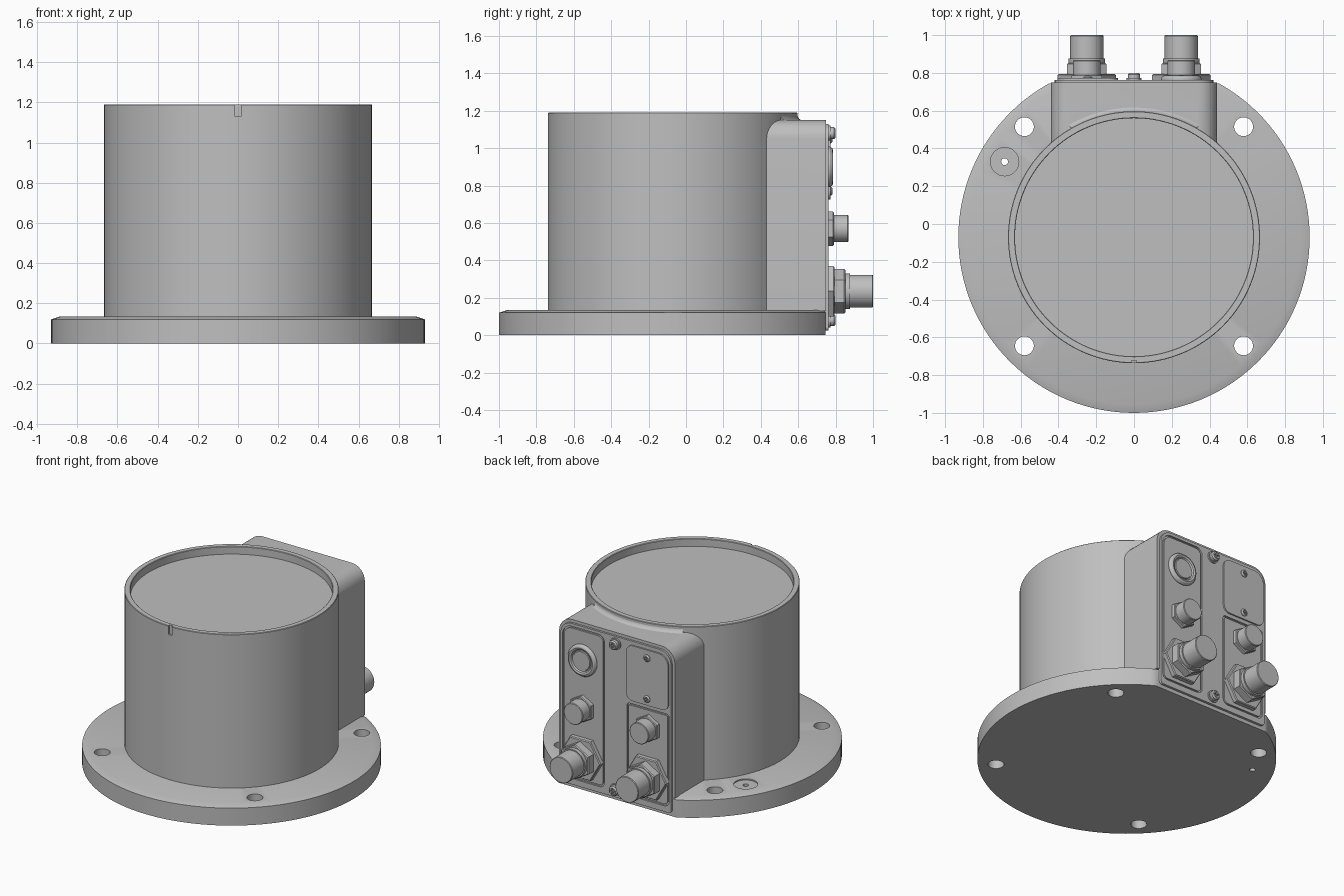
import bpy, bmesh
from math import sin, cos, pi, radians
from mathutils import Vector, Matrix

cube = bpy.data.objects.get("Cube")
if cube:
    bpy.data.objects.remove(cube, do_unlink=True)

grey = bpy.data.materials.new("light_grey")
grey.use_nodes = True
COLOUR = (0.52, 0.52, 0.52, 1)
grey.diffuse_color = COLOUR
grey.node_tree.nodes["Principled BSDF"].inputs["Base Color"].default_value = COLOUR

CY = -0.07            # y of the main axis
BACK = 0.762          # outer face of the connector cover
TO_BACK = Matrix.Rotation(-pi / 2, 4, "X")   # turns local +z to +y


def finish(name, bm, matrix=None):
    """Turn a bmesh into a shaded object."""
    if matrix:
        bm.transform(matrix)
    bmesh.ops.recalc_face_normals(bm, faces=bm.faces)
    mesh = bpy.data.meshes.new(name)
    bm.to_mesh(mesh)
    bm.free()
    obj = bpy.data.objects.new(name, mesh)
    bpy.context.collection.objects.link(obj)
    mesh.materials.append(grey)
    activate(obj)
    bpy.ops.object.shade_smooth_by_angle(angle=radians(30))
    return obj


def activate(obj):
    bpy.ops.object.select_all(action="DESELECT")
    obj.select_set(True)
    bpy.context.view_layer.objects.active = obj


def lathe(name, profile, matrix=None, segs=96):
    """Spin (radius, height) points that start and end on the axis."""
    bm = bmesh.new()
    verts = [bm.verts.new((r, 0, h)) for r, h in profile]
    edges = [bm.edges.new(pair) for pair in zip(verts, verts[1:])]
    bmesh.ops.spin(bm, geom=verts + edges, axis=(0, 0, 1), cent=(0, 0, 0),
                   angle=2 * pi, steps=segs, use_merge=True)
    bmesh.ops.remove_doubles(bm, verts=bm.verts, dist=1e-5)
    return finish(name, bm, matrix)


def disc(name, r, low, high, matrix=None, segs=48, edge=0.0):
    """Cylinder or prism with an optional chamfer on its upper edge."""
    top = [(r, high - edge), (r - edge, high)] if edge else [(r, high)]
    return lathe(name, [(0, low), (r, low)] + top + [(0, high)], matrix, segs)


def panel(name, x0, x1, z0, z1, y0, y1, radii):
    """Rounded rectangle in xz, extruded along y; radii run from low-left, counter-clockwise."""
    bm = bmesh.new()
    corners = [(x0, z0, 1, 1), (x1, z0, -1, 1), (x1, z1, -1, -1), (x0, z1, 1, -1)]
    verts = []
    for i, (x, z, sx, sz) in enumerate(corners):
        r = radii[i]
        for k in range(9 if r else 1):
            a = pi + i * pi / 2 + k * pi / 16
            verts.append(bm.verts.new((x + r * (sx + cos(a)), y0, z + r * (sz + sin(a)))))
    face = bm.faces.new(verts)
    new = bmesh.ops.extrude_face_region(bm, geom=[face])["geom"]
    bmesh.ops.translate(bm, vec=(0, y1 - y0, 0),
                        verts=[v for v in new if isinstance(v, bmesh.types.BMVert)])
    return finish(name, bm)


def cut(obj, cutter):
    """Subtract a cutter and discard it."""
    mod = obj.modifiers.new("cut", "BOOLEAN")
    mod.object, mod.operation, mod.solver = cutter, "DIFFERENCE", "EXACT"
    activate(obj)
    bpy.ops.object.modifier_apply(modifier=mod.name)
    bpy.data.objects.remove(cutter, do_unlink=True)
    bpy.ops.object.shade_smooth_by_angle(angle=radians(30))


def at(x, y, z=0):
    return Matrix.Translation((x, y, z))


def on_back(x, z, turn=0):
    """Frame on the cover whose local z points out of the back."""
    return at(x, BACK, z) @ TO_BACK @ Matrix.Rotation(turn, 4, "Z")


SQUARE = (0, 0, 0, 0)
axis = at(0, CY)

# Mounting flange with a flat back and bolt holes
flange = lathe("flange", [(0, 0), (0.93, 0), (0.93, 0.12), (0.885, 0.135), (0, 0.135)], axis, 128)
cut(flange, panel("cutter", -1, 1, -1, 1, 0.745, 1.5, SQUARE))
for x in (-0.58, 0.58):
    for y in (-0.645, 0.515):
        cut(flange, disc("cutter", 0.05, -0.1, 0.3, at(x, y), 32))
for r, low in ((0.075, 0.127), (0.018, -0.1)):
    cut(flange, disc("cutter", r, low, 0.3, at(-0.685, 0.33), 32))

# Main drum with a recessed lid and an index notch at the front
drum = lathe("drum", [(0, 0.13), (0.667, 0.13), (0.667, 1.187), (0.664, 1.19), (0.633, 1.19),
                      (0.63, 1.187), (0.63, 1.137), (0, 1.137)], axis, 128)
cut(drum, panel("cutter", -0.014, 0.014, 1.13, 1.3, CY - 0.7, CY - 0.652, SQUARE))

# Connector housing on the back, hollowed to the drum
housing = panel("housing", -0.44, 0.44, 0.13, 1.15, 0.3, 0.748, (0, 0, 0.1, 0.1))
cut(housing, disc("cutter", 0.65, 0, 1.5, axis, 128))

# Concave fillet between the housing roof and the drum
bm = bmesh.new()
arc = [(0.655, 1.145)] + [(0.7 - 0.035 * cos(a), 1.182 - 0.035 * sin(a))
                          for a in (k * pi / 12 for k in range(7))] + [(0.7, 1.145)]
verts = [bm.verts.new((r * cos(pi / 3), r * sin(pi / 3), z)) for r, z in arc]
face = bm.faces.new(verts)
bmesh.ops.spin(bm, geom=[face], axis=(0, 0, 1), cent=(0, 0, 0), angle=pi / 3, steps=24)
finish("roof_fillet", bm, axis)

# Cover plate with grooves round the connector panels
cover = panel("cover_plate", -0.42, 0.42, 0.025, 1.13, 0.74, BACK, (0.02, 0.02, 0.085, 0.085))
areas = {"left": (0.085, 0.405, 0.065, 1.11, (0.04, 0.04, 0.07, 0.05)),
         "right": (-0.405, -0.085, 0.065, 0.7, (0.04, 0.04, 0.02, 0.02))}
for side, (x0, x1, z0, z1, radii) in areas.items():
    cut(cover, panel("cutter", x0, x1, z0, z1, BACK - 0.012, BACK + 0.1, radii))
    g = 0.012
    panel(side + "_panel", x0 + g, x1 - g, z0 + g, z1 - g, BACK - 0.014, BACK - 0.001,
          [r - g for r in radii])

# Blank access plate
panel("access_plate", -0.405, -0.085, 0.725, 1.105, BACK - 0.005, BACK + 0.01,
      (0.05, 0.05, 0.05, 0.075))

# Cross-head screws
screws = {"cover_screw_top": (0, 1.08, 0.032, 0.038), "cover_screw_bottom": (0, 0.08, 0.032, 0.038),
          "plate_screw_top": (-0.245, 1.05, 0.024, 0.022), "plate_screw_bottom": (-0.245, 0.77, 0.024, 0.022)}
for name, (x, z, r, h) in screws.items():
    head = disc(name, r, -0.005, h, on_back(x, z), 24, 0.008)
    for a, b in ((0.6 * r, 0.004), (0.004, 0.6 * r)):
        cut(head, panel("cutter", x - a, x + a, z - b, z + b, BACK + h - 0.01, BACK + 0.1, SQUARE))
    if name.startswith("cover"):
        disc(name + "_washer", r + 0.008, -0.005, 0.01, on_back(x, z), 24)

# Large and small connectors, one pair in each panel
for side, x in (("left", 0.25), ("right", -0.25)):
    big = on_back(x, 0.235)
    disc(side + "_large_flange_nut", 0.155, -0.005, 0.032, big, 6, 0.006)
    disc(side + "_large_nut", 0.12, 0.03, 0.09, on_back(x, 0.235, pi / 6), 6, 0.006)
    disc(side + "_large_collar", 0.096, 0.085, 0.115, big)
    disc(side + "_large_plug", 0.088, 0.11, 1 - BACK, big, 48, 0.004)
    small = on_back(x, 0.57)
    disc(side + "_small_nut", 0.092, -0.005, 0.028, on_back(x, 0.57, pi / 6), 6, 0.005)
    disc(side + "_small_plug", 0.073, 0.02, 0.106, small, 40, 0.004)

# Round button with a raised ring
lathe("button_ring", [(0, -0.005), (0.108, -0.005), (0.108, 0.008), (0.1, 0.02), (0.09, 0.024),
                      (0.078, 0.02), (0.072, 0.01), (0.066, 0.01), (0.063, 0.016), (0, 0.016)],
      on_back(0.25, 0.9), 48)
